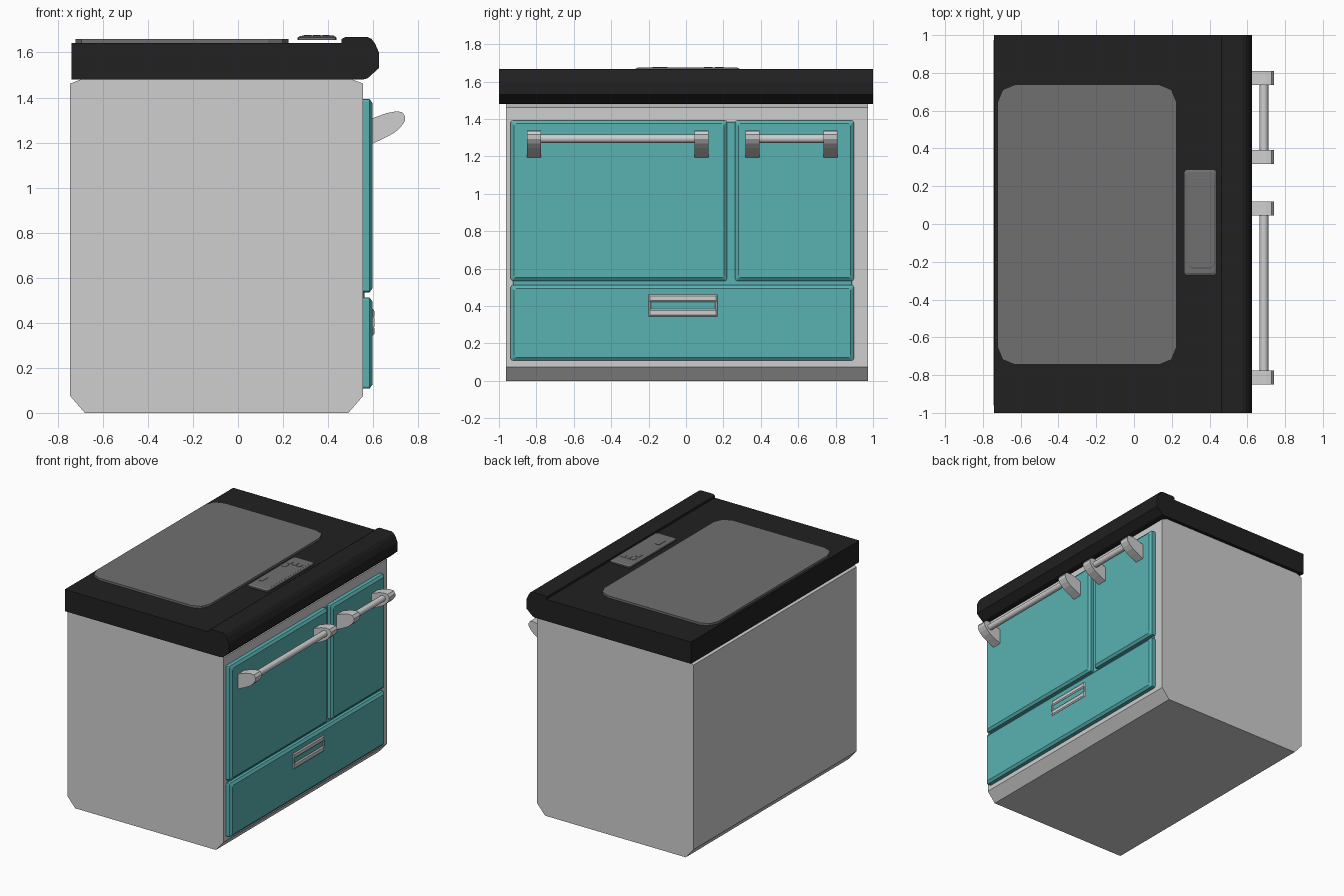
import bpy, bmesh, math

if "Cube" in bpy.data.objects:
    bpy.data.objects.remove(bpy.data.objects["Cube"])


def material(name, r, g, b):
    m = bpy.data.materials.new(name)
    m.diffuse_color = (r, g, b, 1)
    m.use_nodes = True
    m.node_tree.nodes["Principled BSDF"].inputs["Base Color"].default_value = m.diffuse_color
    return m


STEEL = material("pale_steel", 0.62, 0.62, 0.62)
TEAL = material("teal_enamel", 0.10, 0.44, 0.445)
BLACK = material("black_worktop", 0.015, 0.015, 0.015)
GREY = material("grey_glass", 0.16, 0.16, 0.16)


def loft(name, rings, mat):
    """Closed solid through rings of points with equal counts."""
    bm = bmesh.new()
    vs = [[bm.verts.new(p) for p in ring] for ring in rings]
    n = len(vs[0])
    for a, b in zip(vs, vs[1:]):
        for i in range(n):
            bm.faces.new((a[i], a[(i + 1) % n], b[(i + 1) % n], b[i]))
    bm.faces.new(vs[0])
    bm.faces.new(vs[-1])
    bmesh.ops.recalc_face_normals(bm, faces=bm.faces)
    me = bpy.data.meshes.new(name)
    bm.to_mesh(me)
    bm.free()
    me.materials.append(mat)
    ob = bpy.data.objects.new(name, me)
    bpy.context.collection.objects.link(ob)
    return ob


def extrude_y(name, profile, y0, y1, mat):
    """x/z profile swept along y."""
    return loft(name, [[(x, y, z) for x, z in profile] for y in (y0, y1)], mat)


def rounded(a0, a1, b0, b1, r, seg=2):
    """Rounded rectangle outline in two axes."""
    pts = []
    for k, (a, b) in enumerate(((a1 - r, b1 - r), (a0 + r, b1 - r), (a0 + r, b0 + r), (a1 - r, b0 + r))):
        for s in range(seg + 1):
            t = math.pi / 2 * (k + s / seg)
            pts.append((a + r * math.cos(t), b + r * math.sin(t)))
    return pts


def slab_z(name, x0, x1, y0, y1, r, z0, z1, mat, chamfer=0.0):
    """Rounded plate lying flat, optionally with a chamfered top edge."""
    c = chamfer
    low = rounded(x0, x1, y0, y1, r)
    rings = [[(x, y, z0) for x, y in low]]
    if c:
        rings.append([(x, y, z1 - c * 0.6) for x, y in low])
    rings.append([(x, y, z1) for x, y in rounded(x0 + c, x1 - c, y0 + c, y1 - c, r)])
    return loft(name, rings, mat)


def front_panel(name, y0, y1, z0, z1, x0, x1, mat, c=0.018, depth=0.013):
    """Plate facing +x with a chamfered outer edge."""
    r = 0.01

    def ring(x, i):
        return [(x, y, z) for y, z in rounded(y0 + i, y1 - i, z0 + i, z1 - i, r)]
    return loft(name, [ring(x0, 0), ring(x1 - depth, 0), ring(x1, c)], mat)


# Body with chamfered plinth and shoulders
extrude_y("body", [(-0.68, 0), (0.49, 0), (0.555, 0.075), (0.555, 1.462), (0.505, 1.481),
                   (-0.695, 1.481), (-0.745, 1.462), (-0.745, 0.075)], -0.962, 0.974, STEEL)

# Worktop with a raised rounded nose
extrude_y("worktop", [(-0.74, 1.48), (0.555, 1.48), (0.575, 1.485), (0.625, 1.53), (0.625, 1.602),
                      (0.608, 1.64), (0.592, 1.661), (0.575, 1.668), (0.475, 1.668),
                      (0.46, 1.660), (0.46, 1.643), (-0.74, 1.643)], -1, 1, BLACK)

# Hob glass
slab_z("hob_glass", -0.722, 0.225, -0.745, 0.738, 0.092, 1.640, 1.659, GREY)

# Control panel with inner plate and buttons
slab_z("control_panel", 0.265, 0.437, -0.272, 0.288, 0.015, 1.656, 1.674, GREY, 0.012)
slab_z("control_plate", 0.283, 0.427, -0.235, 0.25, 0.025, 1.672, 1.676, GREY, 0.004)
buttons = [(0.310, 0.178, 0.046), (0.350, 0.178, 0.046), (0.390, 0.178, 0.046),
           (0.308, 0.120, 0.046), (0.310, -0.138, 0.080)]
for i, (x, y, h) in enumerate(buttons):
    slab_z(f"control_button_{i + 1}", x - 0.016, x + 0.016, y - h / 2, y + h / 2, 0.003, 1.675, 1.678, GREY)

# Doors, drawer and the teal backing behind their gaps
front_panel("door_backing", -0.925, 0.888, 0.118, 1.385, 0.55, 0.562, TEAL, 0.004, 0.004)
front_panel("large_door", -0.937, 0.220, 0.535, 1.393, 0.55, 0.597, TEAL)
front_panel("small_door", 0.262, 0.898, 0.535, 1.393, 0.55, 0.597, TEAL)
front_panel("drawer", -0.937, 0.898, 0.108, 0.512, 0.55, 0.597, TEAL)

# Drawer pull: frame around an open slot
for part, y0, y1, z0, z1 in (("top", -0.2, 0.168, 0.421, 0.461), ("bottom", -0.2, 0.168, 0.343, 0.384),
                             ("left", -0.2, -0.188, 0.38, 0.425), ("right", 0.156, 0.168, 0.38, 0.425)):
    c = 0.008 if part in ("top", "bottom") else 0.002
    ob = loft(f"drawer_pull_{part}",
              [[(0.59, y0, z0), (0.59, y1, z0), (0.59, y1, z1), (0.59, y0, z1)],
               [(0.598, y0, z0), (0.598, y1, z0), (0.598, y1, z1), (0.598, y0, z1)],
               [(0.605, y0 + c, z0 + c), (0.605, y1 - c, z0 + c), (0.605, y1 - c, z1 - c), (0.605, y0 + c, z1 - c)]],
              STEEL)

# Door handles: round rail between two teardrop brackets
BRACKET = [(0.59, 1.192), (0.597, 1.195), (0.655, 1.222), (0.695, 1.244), (0.722, 1.268), (0.740, 1.294),
           (0.742, 1.316), (0.728, 1.336), (0.700, 1.338), (0.660, 1.331), (0.597, 1.308), (0.59, 1.305)]
for door, a, b in (("large", -0.85, 0.12), ("small", 0.318, 0.81)):
    w = 0.075
    extrude_y(f"{door}_door_bracket_left", BRACKET, a, a + w, STEEL)
    extrude_y(f"{door}_door_bracket_right", BRACKET, b - w, b, STEEL)
    circle = [(0.688 + 0.023 * math.cos(math.tau * i / 16), 1.295 + 0.023 * math.sin(math.tau * i / 16))
              for i in range(16)]
    rail = extrude_y(f"{door}_door_rail", circle, a + w - 0.01, b - w + 0.01, STEEL)
    bpy.context.view_layer.objects.active = rail
    rail.select_set(True)
    bpy.ops.object.shade_smooth_by_angle(angle=math.radians(35))
    rail.select_set(False)
